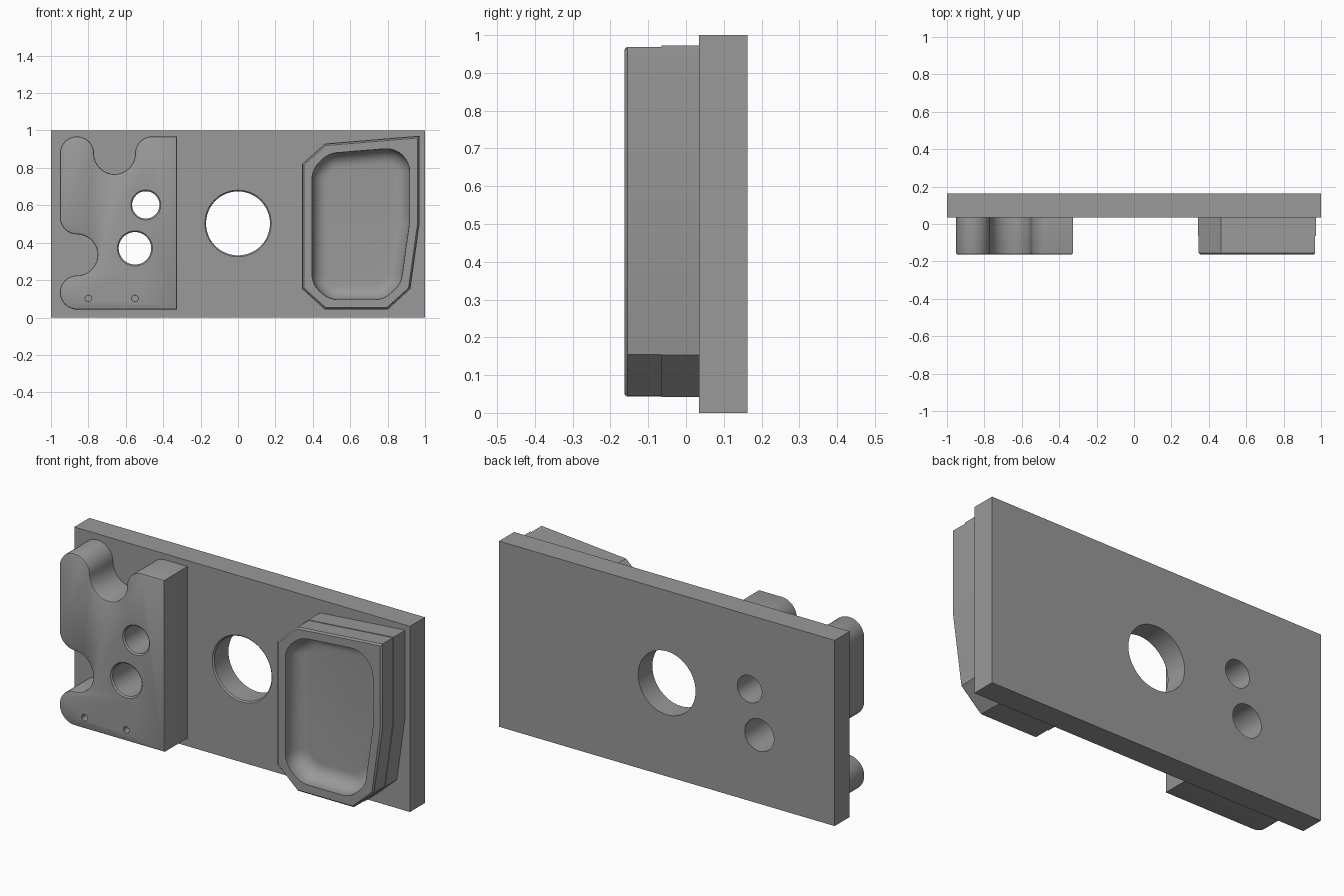
import bpy, bmesh
from math import sin, cos, tan, radians, pi
from mathutils import Vector

if "Cube" in bpy.data.objects:
    bpy.data.objects.remove(bpy.data.objects["Cube"])

FRONT, SEAT, BACK = -0.163, 0.035, 0.163   # depths: block faces, plate front, plate back

grey = bpy.data.materials.new("plain grey")
grey.use_nodes = True
grey.diffuse_color = (0.32, 0.32, 0.32, 1)
grey.node_tree.nodes["Principled BSDF"].inputs["Base Color"].default_value = grey.diffuse_color


def arc(cx, cz, r, start, end, n=12):
    """Points along an arc in the x-z plane, angles in degrees."""
    angles = [radians(start + (end - start) * i / n) for i in range(n + 1)]
    return [Vector((cx + r * cos(a), cz + r * sin(a))) for a in angles]


def circle(cx, cz, r, n=48):
    return arc(cx, cz, r, 0, 360, n)[:-1]


def inset(points, d):
    """Move a clockwise outline inwards by d with mitred corners."""
    result = []
    for i, p in enumerate(points):
        a = (p - points[i - 1]).normalized()
        b = (points[(i + 1) % len(points)] - p).normalized()
        na, nb = Vector((a.y, -a.x)), Vector((b.y, -b.x))
        result.append(p + (na + nb) * d / (1 + na.dot(nb)))
    return result


def round_corners(points, r, n=8):
    """Replace every corner with a tangent arc of radius r."""
    result = []
    for i, p in enumerate(points):
        a = (points[i - 1] - p).normalized()
        b = (points[(i + 1) % len(points)] - p).normalized()
        half = a.angle(b) / 2
        centre = p + (a + b).normalized() * r / sin(half)
        start = p + a * r / tan(half) - centre
        end = p + b * r / tan(half) - centre
        turn = start.angle(end)
        for k in range(n + 1):
            t = k / n
            result.append(centre + (start * sin((1 - t) * turn) + end * sin(t * turn)) / sin(turn))
    return result


def loft(name, layers):
    """Closed solid through (outline, y) layers."""
    bm = bmesh.new()
    rings = [[bm.verts.new((p.x, y, p.y)) for p in pts] for pts, y in layers]
    for lower, upper in zip(rings, rings[1:]):
        for i in range(len(lower)):
            bm.faces.new((lower[i - 1], lower[i], upper[i], upper[i - 1]))
    bm.faces.new(rings[0])
    bm.faces.new(rings[-1])
    bmesh.ops.recalc_face_normals(bm, faces=bm.faces)
    mesh = bpy.data.meshes.new(name)
    bm.to_mesh(mesh)
    bm.free()
    mesh.materials.append(grey)
    obj = bpy.data.objects.new(name, mesh)
    bpy.context.collection.objects.link(obj)
    return obj


def hole_cutter(name, x, z, r, face_y, end_y, flare=0.007):
    """Drill with a small chamfer at the face it enters."""
    return loft(name, [(circle(x, z, r + 2 * flare), face_y - flare),
                       (circle(x, z, r), face_y + flare),
                       (circle(x, z, r), end_y)])


def finish(obj, cutters):
    bpy.ops.object.select_all(action='DESELECT')
    bpy.context.view_layer.objects.active = obj
    obj.select_set(True)
    for cutter in cutters:
        mod = obj.modifiers.new("cut", 'BOOLEAN')
        mod.operation, mod.solver, mod.object = 'DIFFERENCE', 'EXACT', cutter
        bpy.ops.object.modifier_apply(modifier=mod.name)
    bpy.ops.object.shade_smooth_by_angle(angle=radians(28))


# Back plate
plate_outline = [Vector(p) for p in ((-1, 0), (-1, 1), (1, 1), (1, 0))]
back_plate = loft("back_plate", [(plate_outline, SEAT), (plate_outline, BACK)])

# Notched block: rounded lobes with one notch in the top and one in the side
lobe, notch = 0.091, 0.11
block_outline = (
    arc(-0.861, 0.134, lobe, 270, 90, 20)
    + arc(-0.861, 0.335, notch, -90, 90, 20)[1:]
    + arc(-0.861, 0.536, lobe, 270, 180)[1:]
    + arc(-0.861, 0.877, lobe, 180, 0, 20)
    + arc(-0.660, 0.877, notch, 180, 360, 20)[1:]
    + arc(-0.459, 0.877, lobe, 180, 90)[1:]
    + [Vector((-0.326, 0.968)), Vector((-0.326, 0.043))])
notched_block = loft("notched_block", [
    (inset(block_outline, 0.008), FRONT),
    (inset(block_outline, 0.002), FRONT + 0.003),
    (block_outline, FRONT + 0.009),
    (block_outline, SEAT)])

# Angled tray block with a faint step halfway along its depth
tray_outline = [Vector(p) for p in (
    (0.342, 0.153), (0.342, 0.82), (0.465, 0.93), (0.972, 0.972),
    (0.972, 0.51), (0.922, 0.153), (0.80, 0.042), (0.465, 0.042))]
step = inset(tray_outline, 0.003)
tray_block = loft("tray_block", [
    (inset(tray_outline, 0.011), FRONT),
    (step, FRONT + 0.008),
    (step, -0.065),
    (tray_outline, -0.065),
    (tray_outline, SEAT)])

# Tray pocket with a filleted floor
rim = round_corners(inset(tray_outline, 0.054), 0.125)
fillet, floor_y = 0.08, FRONT + 0.1
pocket_layers = [(rim, FRONT - 0.02)]
for k in range(9):
    a = k / 8 * pi / 2
    pocket_layers.append((inset(rim, fillet * (1 - cos(a))), floor_y - fillet * (1 - sin(a))))
pocket = loft("pocket_cutter", pocket_layers)

# Holes
centre_hole = hole_cutter("centre_hole_cutter", 0, 0.503, 0.171, SEAT, 0.3)
through = [hole_cutter("upper_hole_cutter", -0.493, 0.602, 0.073, FRONT, 0.3),
           hole_cutter("lower_hole_cutter", -0.551, 0.37, 0.087, FRONT, 0.3)]
pins = [hole_cutter("pin_hole_cutter", x, 0.102, 0.017, FRONT, -0.06, 0.001)
        for x in (-0.80, -0.551)]

finish(back_plate, [centre_hole] + through)
finish(notched_block, through + pins)
finish(tray_block, [pocket])

for cutter in [pocket, centre_hole] + through + pins:
    bpy.data.objects.remove(cutter)
